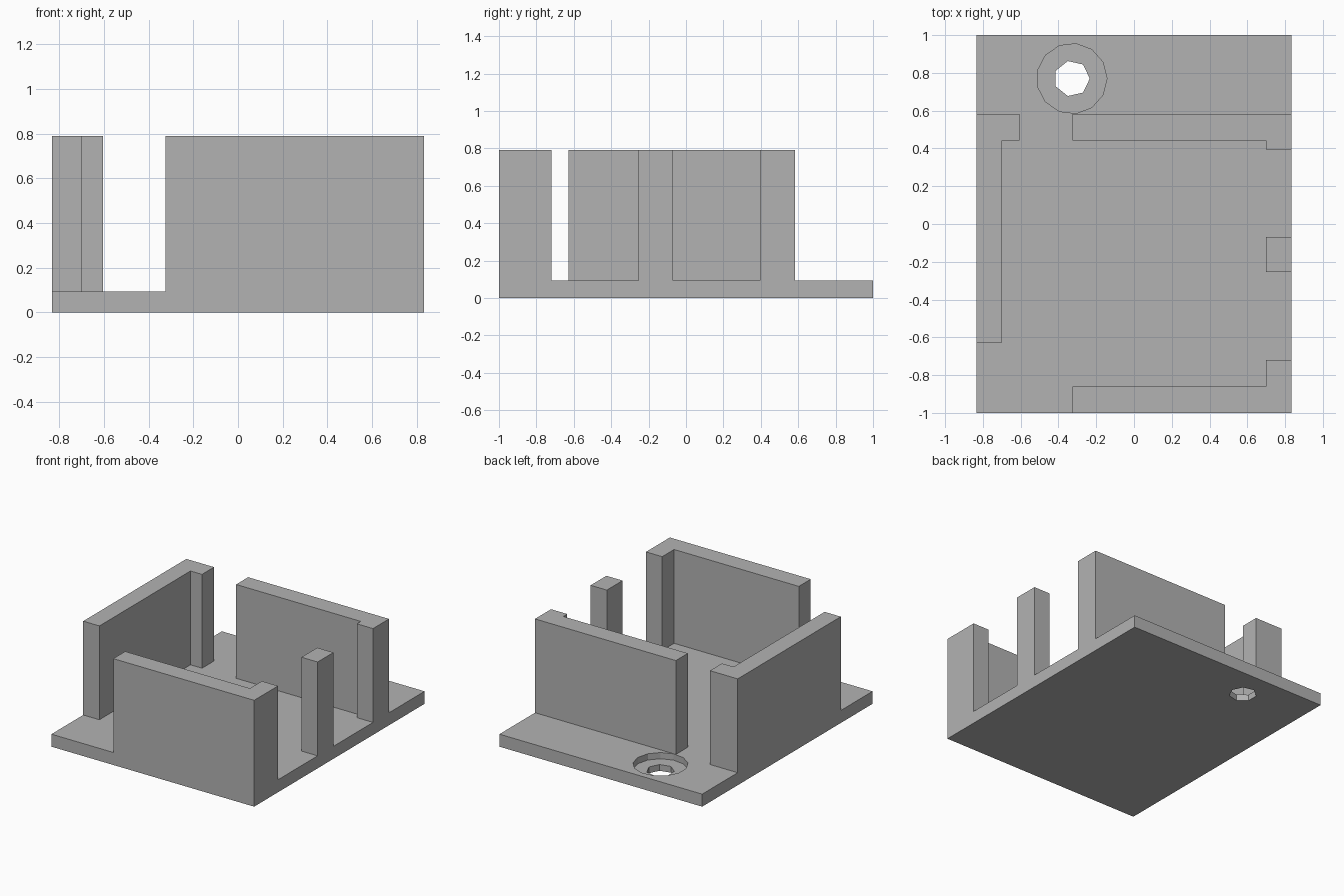
import bpy
import bmesh
from math import cos, sin, tau

cube = bpy.data.objects.get("Cube")
if cube:
    bpy.data.objects.remove(cube, do_unlink=True)

HALF_X, HALF_Y = 0.833, 1.0
FLOOR, TOP = 0.093, 0.79
INNER_X = 0.70          # inner face of the side walls
OPENING_X = -0.325      # free end of the long walls
BACK_IN, BACK_OUT = 0.442, 0.583

grey = bpy.data.materials.new("plain grey")
grey.use_nodes = True
colour = (0.45, 0.45, 0.45, 1)
grey.diffuse_color = colour
grey.node_tree.nodes["Principled BSDF"].inputs["Base Color"].default_value = colour


def prism(name, outline, z0, z1):
    """Extrude a counter-clockwise plan outline from z0 to z1."""
    bm = bmesh.new()
    base = bm.faces.new([bm.verts.new((x, y, z0)) for x, y in outline])
    top = bmesh.ops.extrude_face_region(bm, geom=[base], use_keep_orig=True)["geom"]
    bmesh.ops.translate(bm, vec=(0, 0, z1 - z0),
                        verts=[v for v in top if isinstance(v, bmesh.types.BMVert)])
    bmesh.ops.recalc_face_normals(bm, faces=bm.faces)
    mesh = bpy.data.meshes.new(name)
    bm.to_mesh(mesh)
    bm.free()
    mesh.materials.append(grey)
    obj = bpy.data.objects.new(name, mesh)
    bpy.context.collection.objects.link(obj)
    return obj


def rect(x0, x1, y0, y1):
    return [(x0, y0), (x1, y0), (x1, y1), (x0, y1)]


def ring(sides, radius, cx=-0.329, cy=0.77):
    return [(cx + radius * cos(tau * i / sides), cy + radius * sin(tau * i / sides))
            for i in range(sides)]


def cut(target, cutter):
    cutter.hide_render = True
    mod = target.modifiers.new("cut", 'BOOLEAN')
    mod.operation = 'DIFFERENCE'
    mod.solver = 'EXACT'
    mod.object = cutter
    bpy.context.view_layer.objects.active = target
    bpy.ops.object.modifier_apply(modifier=mod.name)
    bpy.data.objects.remove(cutter, do_unlink=True)


# Base plate with a counterbored screw hole
plate = prism("base_plate", rect(-HALF_X, HALF_X, -HALF_Y, HALF_Y), 0, FLOOR)
cut(plate, prism("counterbore_cutter", ring(13, 0.186), FLOOR / 2, FLOOR * 2))
cut(plate, prism("hole_cutter", ring(7, 0.095), -FLOOR, FLOOR * 2))

# Front wall with a short return along the left side
prism("front_wall", [(OPENING_X, -HALF_Y), (HALF_X, -HALF_Y), (HALF_X, -0.72),
                     (INNER_X, -0.72), (INNER_X, -0.86), (OPENING_X, -0.86)], FLOOR, TOP)

# Back wall with a smaller return
prism("back_wall", [(OPENING_X, BACK_IN), (INNER_X, BACK_IN), (INNER_X, 0.395),
                    (HALF_X, 0.395), (HALF_X, BACK_OUT), (OPENING_X, BACK_OUT)], FLOOR, TOP)

# Right wall with a return at the back corner
prism("right_wall", [(-HALF_X, -0.627), (-INNER_X, -0.627), (-INNER_X, BACK_IN),
                     (-0.605, BACK_IN), (-0.605, BACK_OUT), (-HALF_X, BACK_OUT)], FLOOR, TOP)

# Lone post on the left edge
prism("left_post", rect(INNER_X, HALF_X, -0.255, -0.07), FLOOR, TOP)
